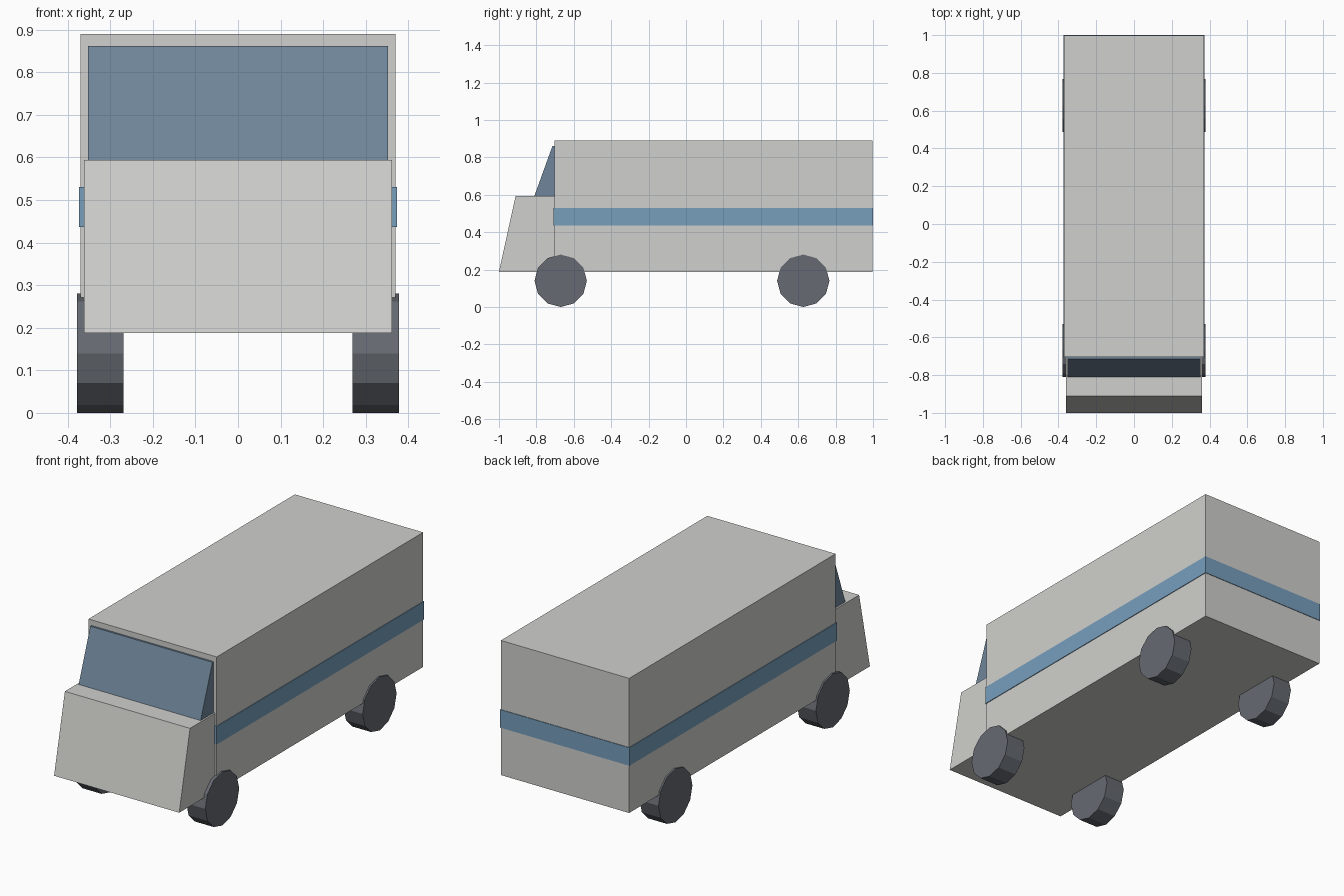
import bpy
import bmesh
import math
from mathutils import Matrix

cube = bpy.data.objects.get("Cube")
if cube:
    bpy.data.objects.remove(cube, do_unlink=True)


def material(name, colour):
    mat = bpy.data.materials.new(name)
    mat.use_nodes = True
    mat.diffuse_color = (*colour, 1)
    mat.node_tree.nodes["Principled BSDF"].inputs["Base Color"].default_value = (*colour, 1)
    return mat


paint = material("light grey paint", (0.63, 0.63, 0.61))
blue = material("blue stripe", (0.184, 0.342, 0.503))
glass = material("blue grey glass", (0.159, 0.235, 0.323))
rubber = material("dark grey rubber", (0.133, 0.144, 0.168))


def finish(name, bm, mat):
    bmesh.ops.recalc_face_normals(bm, faces=bm.faces)
    mesh = bpy.data.meshes.new(name)
    bm.to_mesh(mesh)
    bm.free()
    mesh.materials.append(mat)
    obj = bpy.data.objects.new(name, mesh)
    bpy.context.collection.objects.link(obj)
    return obj


def prism(name, half_width, profile, mat):
    """Extrude a side profile of (y, z) points across the vehicle."""
    bm = bmesh.new()
    face = bm.faces.new([bm.verts.new((-half_width, y, z)) for y, z in profile])
    side = bmesh.ops.extrude_face_region(bm, geom=[face])
    verts = [v for v in side["geom"] if isinstance(v, bmesh.types.BMVert)]
    bmesh.ops.translate(bm, verts=verts, vec=(2 * half_width, 0, 0))
    return finish(name, bm, mat)


def box(name, half_width, y0, y1, z0, z1, mat):
    return prism(name, half_width, [(y0, z0), (y1, z0), (y1, z1), (y0, z1)], mat)


def wheel(name, x, y, radius=0.14, width=0.109):
    bm = bmesh.new()
    bmesh.ops.create_cone(bm, cap_ends=True, segments=12, radius1=radius,
                          radius2=radius, depth=width,
                          matrix=Matrix.Rotation(math.pi / 2, 4, "Y"))
    bmesh.ops.translate(bm, verts=bm.verts, vec=(x, y, radius))
    return finish(name, bm, rubber)


# Cargo body with a stripe wrapped round it
box("cargo_body", 0.37, -0.704, 0.997, 0.188, 0.89, paint)
box("stripe", 0.3735, -0.709, 1.0, 0.436, 0.53, blue)

# Sloping nose and raked windscreen
prism("nose", 0.361, [(-1, 0.188), (-0.7, 0.188), (-0.7, 0.594), (-0.911, 0.594)], paint)
prism("windscreen", 0.352, [(-0.811, 0.592), (-0.7, 0.592), (-0.7, 0.861), (-0.714, 0.861)], glass)

# Four wheels
for end, y in (("front", -0.67), ("rear", 0.627)):
    for side, x in (("left", 0.3235), ("right", -0.3235)):
        wheel(f"{end}_{side}_wheel", x, y)
